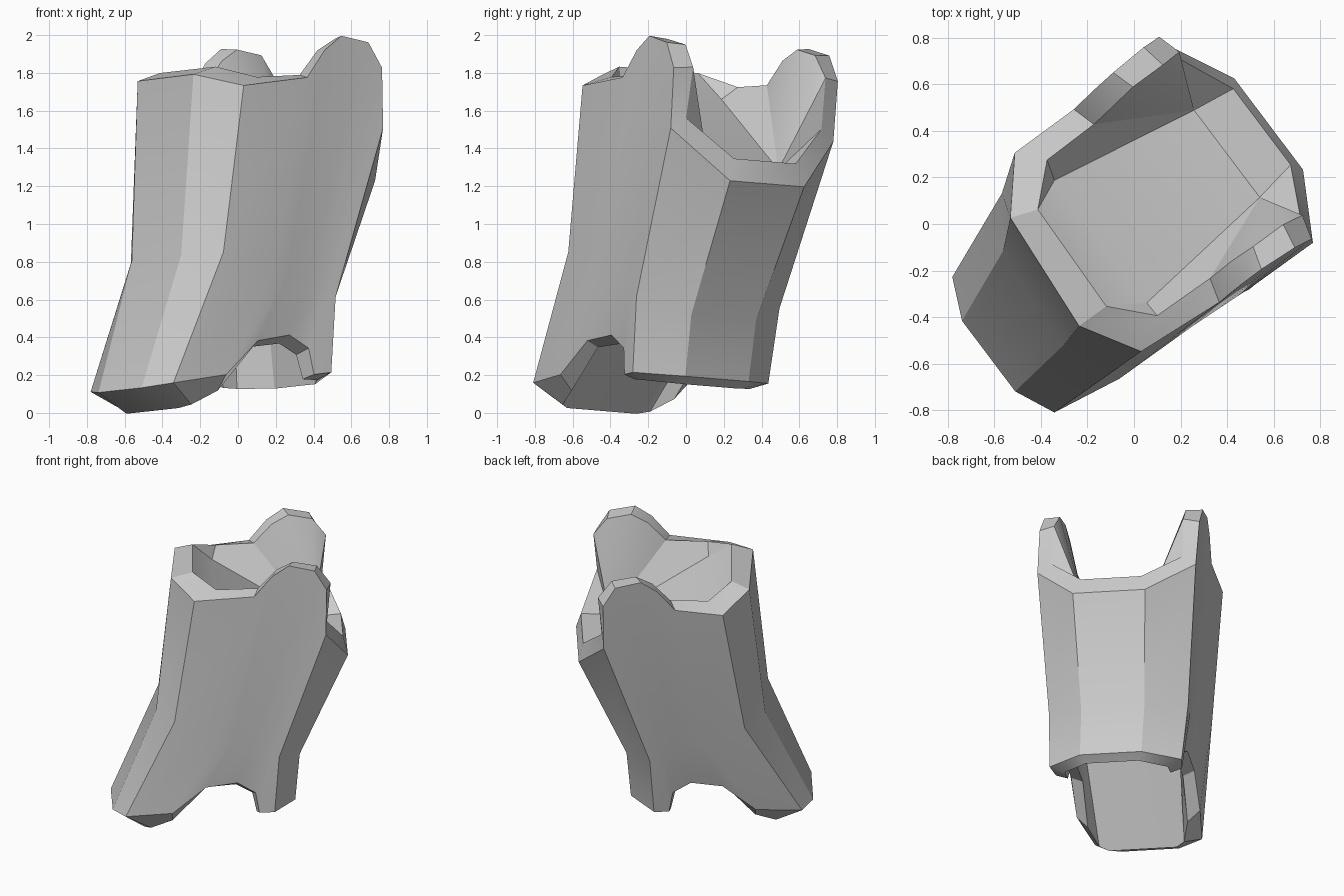
import bpy
import bmesh
import math
from mathutils import Matrix, Vector

cube = bpy.data.objects.get("Cube")
if cube:
    bpy.data.objects.remove(cube, do_unlink=True)

grey = bpy.data.materials.new("plain_grey")
grey.use_nodes = True
colour = (0.6, 0.6, 0.6, 1)
grey.diffuse_color = colour
grey.node_tree.nodes["Principled BSDF"].inputs["Base Color"].default_value = colour

# Turned to stand diagonally, leaning a little to one side
pose = Matrix.Rotation(math.radians(37), 4, "Z") @ Matrix.Rotation(-0.066, 4, "X")


def mirrored(half, yaw=0.0):
    """Close a half outline (depth, half width, height) into a ring; yaw twists its front."""
    ring = half + [(d, -w, z) for d, w, z in reversed(half)]
    points = []
    for d, w, z in ring:
        twist = yaw if d < 0 else 0
        points.append((d + twist * w, w - twist * d - 0.085, z))
    return points


def bend(front, side_front, side_back, back):
    """Half outline with the straight side divided to line up with the rims."""
    a, b = Vector(side_front), Vector(side_back)
    steps = (0, .45, .58, .72, .86, .93, 1)
    return [front] + [tuple(a.lerp(b, t)) for t in steps] + [back]


# Half outlines running from the front corner round to the back corner
rim_inner = [(-.3, .255, 1.815), (-.145, .41, 1.75),
             (.12, .415, 1.76), (.24, .42, 1.89), (.35, .43, 1.95), (.51, .43, 1.92), (.6, .44, 1.8),
             (.575, .45, 1.53), (.69, .205, 1.33)]
rim_outer = [(-.43, .275, 1.775), (-.265, .505, 1.7),
             (.09, .52, 1.74), (.21, .525, 1.885), (.32, .53, 1.96), (.49, .54, 1.925), (.57, .545, 1.79),
             (.565, .54, 1.47), (.72, .246, 1.21)]
knee = bend((-.535, .24, .82), (-.405, .45, .82), (.255, .475, .58), (.4, .215, .5))
hem_outer = [(-.84, .19, .115), (-.76, .365, .13),
             (-.45, .42, .17), (-.23, .42, .35), (-.02, .42, .38), (.1, .425, .31), (.125, .43, .17),
             (.225, .45, .18), (.37, .21, .175)]
hem_inner = [(-.63, .23, .005), (-.59, .29, .02),
             (-.45, .34, .09), (-.24, .34, .32), (-.03, .34, .34), (.08, .34, .28), (.11, .35, .15),
             (.2, .35, .145), (.32, .18, .135)]
recess = bend((-.08, .2, .68), (-.05, .34, .7), (.2, .35, .68), (.28, .17, .66))

outlines = ((rim_inner, .03), (rim_outer, .08), (knee, .07), (hem_outer, 0), (hem_inner, 0), (recess, 0))
rings = [mirrored(half, yaw) for half, yaw in outlines]
ramp = mirrored([(-.16, .33, 1.68), (.5, .235, 1.3)])
bm = bmesh.new()
verts = [[bm.verts.new(pose @ Vector(p)) for p in ring] for ring in rings]
ramp_verts = [bm.verts.new(pose @ Vector(p)) for p in ramp]

# Hollow sleeve: skin from the inner rim, over the outside, to the lower recess
for upper, lower in zip(verts, verts[1:]):
    for i in range(len(upper)):
        j = (i + 1) % len(upper)
        bm.faces.new((upper[i], upper[j], lower[j], lower[i]))
bm.faces.new(verts[-1])

# Sloping floor inside the top opening, with side walls up to the tabs
rim = verts[0]
sides = []
for edge, (high, low) in ((rim[:9], ramp_verts[:2]), (rim[:8:-1], ramp_verts[:1:-1])):
    bm.faces.new((edge[0], edge[1], high))
    bm.faces.new((edge[1], edge[2], low, high))
    for a, b in zip(edge[2:], edge[3:]):
        bm.faces.new((a, b, low))
    sides.append((edge[0], high, low, edge[-1]))
left, right = sides
for i in range(3):
    bm.faces.new((left[i], left[i + 1], right[i + 1], right[i]))

bmesh.ops.recalc_face_normals(bm, faces=bm.faces)
mesh = bpy.data.meshes.new("hollow_sleeve")
bm.to_mesh(mesh)
bm.free()
mesh.materials.append(grey)
sleeve = bpy.data.objects.new("hollow_sleeve", mesh)
bpy.context.collection.objects.link(sleeve)
bpy.ops.object.select_all(action="DESELECT")
sleeve.select_set(True)
bpy.context.view_layer.objects.active = sleeve
bpy.ops.object.shade_smooth_by_angle(angle=math.radians(24))
